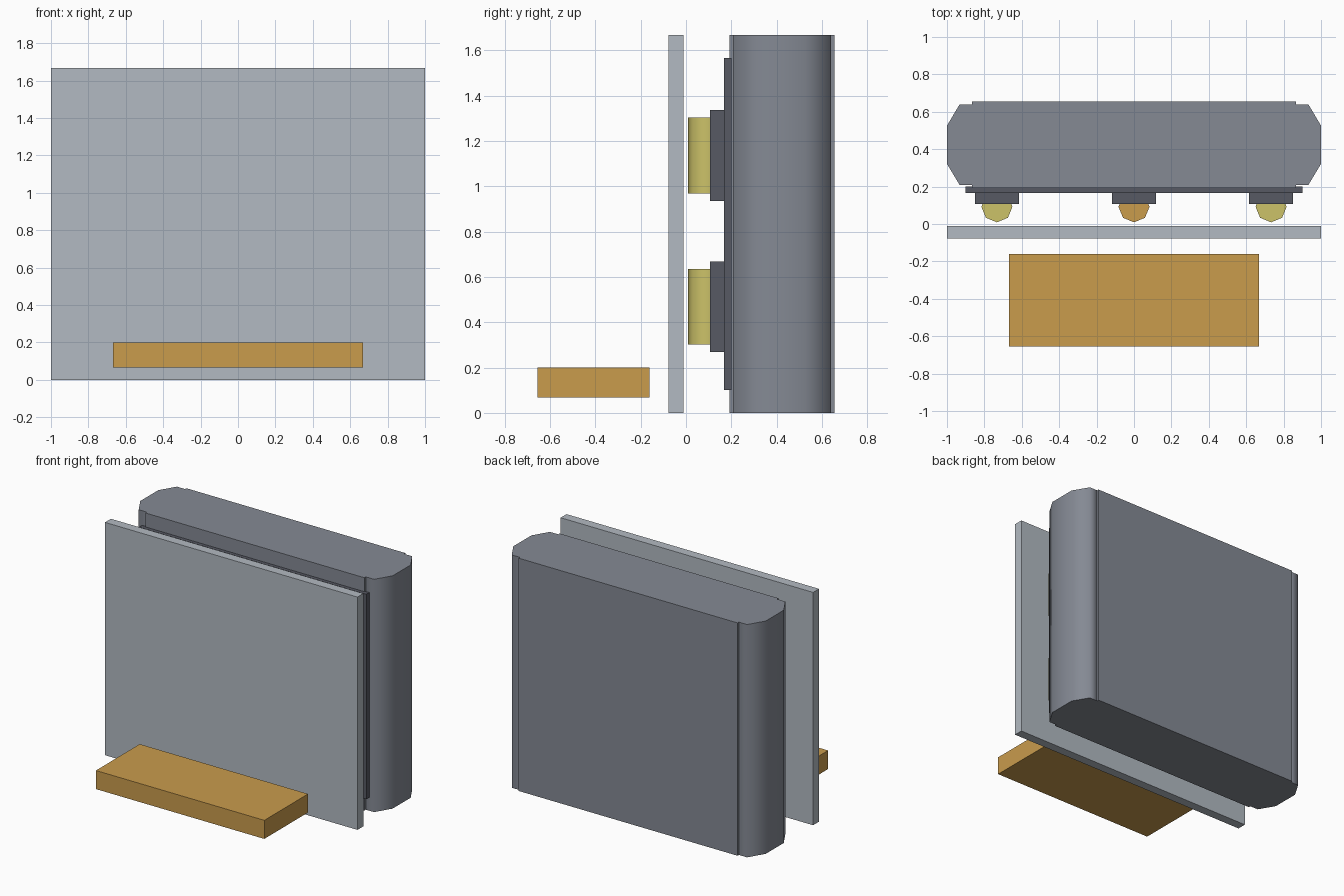
import bpy, bmesh, math

cube = bpy.data.objects.get("Cube")
if cube:
    bpy.data.objects.remove(cube, do_unlink=True)


def material(name, *srgb):
    linear = [((c + 0.055) / 1.055) ** 2.4 for c in srgb] + [1]
    mat = bpy.data.materials.new(name)
    mat.use_nodes = True
    mat.diffuse_color = linear
    mat.node_tree.nodes["Principled BSDF"].inputs["Base Color"].default_value = linear
    return mat


SLATE = material("slate grey", 0.52, 0.54, 0.58)
CHARCOAL = material("charcoal", 0.34, 0.35, 0.39)
PALE = material("pale grey", 0.70, 0.73, 0.76)
ORANGE = material("orange", 0.79, 0.61, 0.30)
YELLOW = material("yellow", 0.80, 0.76, 0.41)


def prism(name, outline, z0, z1, mat, smooth=False):
    """Extrude a counter-clockwise plan outline from z0 to z1."""
    bm = bmesh.new()
    base = bm.faces.new([bm.verts.new((x, y, z0)) for x, y in outline])
    top = bmesh.ops.extrude_face_region(bm, geom=[base], use_keep_orig=True)["geom"]
    for v in top:
        if isinstance(v, bmesh.types.BMVert):
            v.co.z = z1
    bmesh.ops.recalc_face_normals(bm, faces=bm.faces)
    for f in bm.faces:
        f.smooth = smooth and abs(f.normal.z) < 0.5
    for e in bm.edges:
        e.smooth = not any(abs(f.normal.z) > 0.5 for f in e.link_faces)
    mesh = bpy.data.meshes.new(name)
    bm.to_mesh(mesh)
    bm.free()
    mesh.materials.append(mat)
    obj = bpy.data.objects.new(name, mesh)
    bpy.context.collection.objects.link(obj)


def box(name, x, y, z, mat):
    (x0, x1), (y0, y1) = x, y
    prism(name, [(x0, y0), (x1, y0), (x1, y1), (x0, y1)], *z, mat)


HEIGHT = 1.667

# Main housing with rounded side grips
box("housing", (-0.867, 0.867), (0.192, 0.655), (0, HEIGHT), SLATE)
for side, label in ((1, "left"), (-1, "right")):
    half = [(0.84, -0.216), (0.932, -0.216), (1.0, -0.102)]
    pts = half + [(x, -y) for x, y in reversed(half)]
    prism(label + "_grip", [(side * x, 0.424 + y) for x, y in pts],
          0, HEIGHT, SLATE, smooth=True)

# Mounting plate, front panel and foot block
box("mounting_plate", (-0.9, 0.9), (0.167, 0.2), (0.1, 1.567), CHARCOAL)
box("front_panel", (-1, 1), (-0.077, -0.01), (0, HEIGHT), PALE)
box("foot_block", (-0.667, 0.667), (-0.655, -0.16), (0.067, 0.2), ORANGE)

# Two rows of three pads, each carrying an eight-sided roller
for row, zc in (("lower", 0.468), ("upper", 1.136)):
    for col, xc in (("right", -0.733), ("centre", 0), ("left", 0.733)):
        name = row + "_" + col
        box(name + "_pad", (xc - 0.117, xc + 0.117), (0.106, 0.168),
            (zc - 0.2, zc + 0.2), CHARCOAL)
        ring = [(xc + 0.083 * math.cos(i * math.tau / 8),
                 0.092 + 0.083 * math.sin(i * math.tau / 8)) for i in range(8)]
        prism(name + "_roller", ring, zc - 0.167, zc + 0.167,
              YELLOW if xc else ORANGE, smooth=True)
